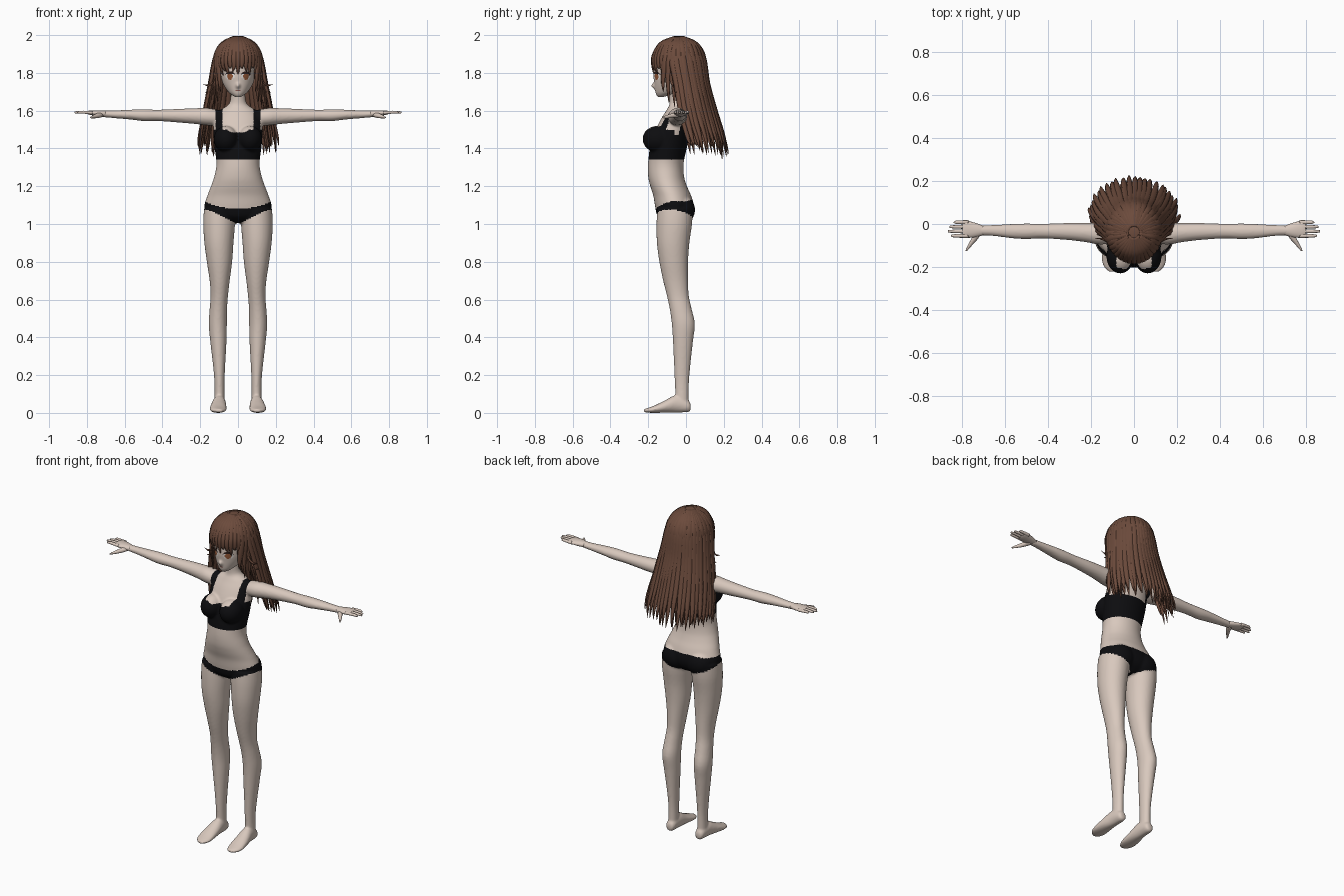
import bpy, bmesh, random
from math import sin, cos, pi, radians, exp
from mathutils import Vector, Matrix

random.seed(4)
if "Cube" in bpy.data.objects:
    bpy.data.objects.remove(bpy.data.objects["Cube"])


def material(name, rgb):
    m = bpy.data.materials.new(name)
    m.use_nodes = True
    m.diffuse_color = (*rgb, 1)
    m.node_tree.nodes["Principled BSDF"].inputs["Base Color"].default_value = (*rgb, 1)
    return m


skin = material("skin", (0.69, 0.58, 0.51))
cloth = material("black cloth", (0.004, 0.004, 0.005))
brown = material("brown hair", (0.15, 0.07, 0.045))
white = material("eye white", (0.8, 0.78, 0.76))
amber = material("amber iris", (0.3, 0.1, 0.04))
dark = material("dark lash", (0.03, 0.015, 0.012))
lip = material("lip", (0.3, 0.12, 0.1))


def smooth(rows, n):
    """Interpolate rows of numbers with a smooth spline, n steps per span."""
    out = []
    for i in range(len(rows) - 1):
        a, b = rows[max(i - 1, 0)], rows[i]
        c, d = rows[i + 1], rows[min(i + 2, len(rows) - 1)]
        for k in range(n):
            t = k / n
            out.append([q + 0.5 * t * (r - p + t * (2 * p - 5 * q + 4 * r - s + t * (3 * (q - r) + s - p)))
                        for p, q, r, s in zip(a, b, c, d)])
    return out + [list(rows[-1])]


def skin_rings(bm, rings):
    """Bridge rings of points and cap both ends."""
    rings = [[bm.verts.new(p) for p in ring] for ring in rings]
    for r0, r1 in zip(rings, rings[1:]):
        for i in range(len(r0)):
            j = (i + 1) % len(r0)
            bm.faces.new((r0[i], r0[j], r1[j], r1[i]))
    bm.faces.new(rings[0])
    bm.faces.new(rings[-1])


def loft(bm, axis, rows, side=1, segs=32, steps=4):
    """Elliptical loft; each row is (position along axis, centre u, centre v, radius u, radius v)."""
    rings = []
    for s, cu, cv, ru, rv in smooth(rows, steps):
        ring = []
        for i in range(segs):
            a = 2 * pi * i / segs
            u, v = cu + ru * cos(a), cv + rv * sin(a)
            x, y, z = {"x": (s, u, v), "y": (u, s, v), "z": (u, v, s)}[axis]
            ring.append((x * side, y, z))
        rings.append(ring)
    skin_rings(bm, rings)


def ball(bm, centre, radii, segs=32):
    mat = Matrix.Translation(centre) @ Matrix.Diagonal((*radii, 1))
    return bmesh.ops.create_uvsphere(bm, u_segments=segs, v_segments=segs // 2, radius=1, matrix=mat)


def lock(bm, pts, width, thick, steps=5, root=0.35, tip=0.04, sides=6):
    """Flattened tapering tube that lies against the head."""
    path = [Vector(p) for p in smooth(pts, steps)]
    rings = []
    for i, p in enumerate(path):
        f = i / (len(path) - 1)
        t = (path[min(i + 1, len(path) - 1)] - path[max(i - 1, 0)]).normalized()
        out = Vector((p.x, p.y + 0.04, max(p.z - 1.75, 0)))
        across = t.cross(out).normalized()
        out = across.cross(t)
        k = max(tip, min(1, root + 2.2 * f) * (1 - f ** 4))
        rings.append([p + across * width * k * cos(2 * pi * j / sides) + out * thick * k * sin(2 * pi * j / sides)
                      for j in range(sides)])
    skin_rings(bm, rings)


def finish(bm, name, mats):
    bmesh.ops.recalc_face_normals(bm, faces=bm.faces)
    mesh = bpy.data.meshes.new(name)
    bm.to_mesh(mesh)
    bm.free()
    for m in mats:
        mesh.materials.append(m)
    mesh.shade_smooth()
    ob = bpy.data.objects.new(name, mesh)
    bpy.context.collection.objects.link(ob)
    return ob


# Body: torso, limbs and feet fused into one smooth skin
bm = bmesh.new()
loft(bm, "z", [(1.005, 0, -.06, .05, .05), (1.04, 0, -.06, .15, .09), (1.09, 0, -.06, .178, .103),
               (1.15, 0, -.073, .162, .1), (1.2, 0, -.092, .143, .097), (1.25, 0, -.105, .126, .095),
               (1.32, 0, -.107, .114, .094), (1.42, 0, -.09, .126, .098), (1.5, 0, -.07, .13, .09),
               (1.56, 0, -.055, .122, .075), (1.605, 0, -.047, .09, .055), (1.64, 0, -.047, .045, .04),
               (1.72, 0, -.055, .037, .036)], segs=48)
for s in (1, -1):
    ball(bm, (.064 * s, -.15, 1.45), (.064, .08, .07))
    ball(bm, (.078 * s, -.02, 1.075), (.084, .068, .075))
    loft(bm, "z", [(1.08, .098, -.058, .082, .094), (1, .1, -.062, .084, .094), (.9, .101, -.068, .077, .086),
                   (.8, .098, -.065, .067, .076), (.7, .097, -.055, .053, .066), (.62, .099, -.043, .046, .058),
                   (.55, .104, -.028, .046, .058), (.47, .107, -.014, .048, .061), (.38, .104, -.016, .043, .053),
                   (.25, .1, -.02, .032, .043), (.15, .098, -.022, .026, .037), (.04, .098, -.02, .027, .034)], s)
    loft(bm, "y", [(.025, .098, .03, .016, .016), (.01, .098, .036, .027, .032), (-.05, .099, .048, .034, .046),
                   (-.11, .103, .034, .042, .033), (-.165, .105, .02, .045, .02), (-.2, .104, .014, .036, .013),
                   (-.222, .1, .012, .016, .008)], s)
    loft(bm, "x", [(.08, -.045, 1.56, .045, .04), (.16, -.045, 1.568, .05, .046), (.22, -.04, 1.571, .045, .042),
                   (.3, -.035, 1.573, .04, .037), (.42, -.033, 1.575, .034, .03), (.5, -.034, 1.576, .036, .031),
                   (.57, -.033, 1.579, .033, .026), (.66, -.03, 1.581, .025, .02), (.72, -.03, 1.583, .023, .017)], s)
body = finish(bm, "body", [skin, cloth])
remesh = body.modifiers.new("fuse", "REMESH")
remesh.mode, remesh.voxel_size = "VOXEL", 0.0065
relax = body.modifiers.new("relax", "SMOOTH")
relax.iterations = 4
fused = bpy.data.meshes.new_from_object(body.evaluated_get(bpy.context.evaluated_depsgraph_get()))
body.modifiers.clear()
body.data = fused
fused.materials.clear()
for m in (skin, cloth):
    fused.materials.append(m)
fused.shade_smooth()


def is_cloth(c):
    x, y, z = abs(c.x), c.y, c.z
    # Cropped top with shoulder straps
    if 1.34 < z < 1.64 and x < .145:
        neck = 1.485 + .06 * (x / .085) ** 4 if y < -.06 else 1.47
        return z < min(neck, 1.5) or (.082 < x < .118 and z > 1.45)
    # Briefs, higher at the back
    t = min(max((y + .16) / .2, 0), 1)
    top = 1.08 + .03 * max((x / .17) ** 2, t) + .02 * t
    return 1.0 + (.085 - .03 * t) * x / .17 < z < top and x < .2


for p in fused.polygons:
    p.material_index = int(is_cloth(p.center))

# Hands: palm, four fingers and a thumb
for s, label in ((1, "left"), (-1, "right")):
    bm = bmesh.new()
    loft(bm, "x", [(.7, -.03, 1.583, .022, .016), (.74, -.028, 1.586, .034, .016), (.78, -.024, 1.589, .04, .012),
                   (.797, -.024, 1.59, .036, .008)], s, 16)
    for y, tip in ((.008, .838), (-.013, .858), (-.034, .865), (-.055, .85)):
        loft(bm, "x", [(.77, y, 1.589, .01, .009), (.82, y, 1.592, .0085, .008),
                       (tip - .006, y, 1.591, .006, .006), (tip, y, 1.59, .002, .002)], s, 10)
    loft(bm, "y", [(-.03, .722, 1.58, .018, .014), (-.065, .738, 1.575, .016, .013), (-.1, .763, 1.568, .01, .009),
                   (-.126, .78, 1.564, .004, .004)], s, 10)
    finish(bm, label + "_hand", [skin])

# Head with a small nose and painted face
bm = bmesh.new()
loft(bm, "z", [(1.672, 0, -.135, .012, .012), (1.685, 0, -.115, .035, .042), (1.705, 0, -.093, .056, .07),
               (1.745, 0, -.07, .08, .098), (1.79, 0, -.062, .09, .11), (1.85, 0, -.05, .095, .118),
               (1.92, 0, -.045, .08, .1), (1.96, 0, -.045, .04, .05)], segs=144, steps=12)
for v in bm.verts:
    if v.co.y < -.1:
        v.co.y -= .016 * exp(-(v.co.x / .011) ** 2 - ((v.co.z - 1.732) / .014) ** 2)
for f in bm.faces:
    c = f.calc_center_median()
    x, z = abs(c.x) - .042, c.z - 1.783
    if c.y > -.1:
        continue
    eye = (x / .023) ** 2 + (z / .021) ** 2
    if eye < 1:
        f.material_index = 3 if z > .012 else 2 if (x / .014) ** 2 + (z / .02) ** 2 < 1 else 1
    elif eye < 1.4 and z > .006:
        f.material_index = 3
    elif abs(c.x) < .013 and abs(c.z - 1.708) < .0022:
        f.material_index = 4
finish(bm, "head", [skin, white, amber, dark, lip])


def on_cap(angle, lift):
    a, e = radians(angle), radians(lift)
    return (.124 * sin(a) * cos(e), -.04 + .139 * cos(a) * cos(e), 1.86 + .134 * sin(e))


# Hair cap, open over the face
bm = bmesh.new()
ball(bm, (0, -.04, 1.86), (.121, .136, .134), 48)
bmesh.ops.delete(bm, geom=[f for f in bm.faces if (c := f.calc_center_median()).z < 1.77
                           or (c.y < -.08 and c.z < 1.84)], context="FACES")
finish(bm, "hair_cap", [brown])

# Long back hair in two fanned layers
bm = bmesh.new()
for scale, count in ((1, 27), (.84, 19)):
    for i in range(count):
        angle = -102 + 204 * i / (count - 1) + random.uniform(-2, 2)
        sx, cy = sin(radians(angle)) * scale, cos(radians(angle)) * scale
        end = 1.35 + random.uniform(-.015, .04) + .03 * abs(sx)
        flare = random.uniform(.95, 1.03)
        lock(bm, [on_cap(angle, 78), on_cap(angle, 45), on_cap(angle, 8), (.15 * sx, -.015 + .135 * cy, 1.74),
                  (.178 * sx, .01 + .15 * cy, 1.6), (.205 * sx * flare, .045 + .16 * cy, 1.46),
                  (.21 * sx * flare, .06 + .165 * cy * flare, end)], .022, .011)
finish(bm, "back_hair", [brown])

# Fringe over the forehead
bm = bmesh.new()
for i in range(13):
    off = -60 + 10 * i
    x, y, z = on_cap(180 + off, 0)
    drop = 1.785 + .02 * (i % 3) - (.04 if abs(off) > 45 else 0)
    lock(bm, [on_cap(180 + off * .9, 80), on_cap(180 + off, 48), on_cap(180 + off, 15), (x, y, 1.84),
              (x * .92 + random.uniform(-.012, .012), y + .01, drop)], .018, .008)
finish(bm, "fringe", [brown])

# Side locks framing the face, with thin flicks
bm = bmesh.new()
for s in (1, -1):
    for angle, tx, ty, tz in ((122, .092, -.12, 1.7), (112, .108, -.09, 1.64), (100, .125, -.06, 1.62),
                              (90, .145, -.035, 1.58), (82, .155, -.02, 1.5)):
        x, y, z = on_cap(angle, 0)
        lock(bm, [on_cap(angle * s, 75), on_cap(angle * s, 40), on_cap(angle * s, 5),
                  (s * (x + tx) / 2, (y + ty) / 2 - .005, 1.76), (s * tx, ty, tz)], .02, .009)
    lock(bm, [on_cap(105 * s, -10), (.125 * s, -.08, 1.77), (.15 * s, -.07, 1.735), (.185 * s, -.065, 1.74)], .008, .004)
    lock(bm, [on_cap(98 * s, -10), (.125 * s, -.06, 1.75), (.145 * s, -.055, 1.705), (.175 * s, -.05, 1.695)], .008, .004)
finish(bm, "side_locks", [brown])
